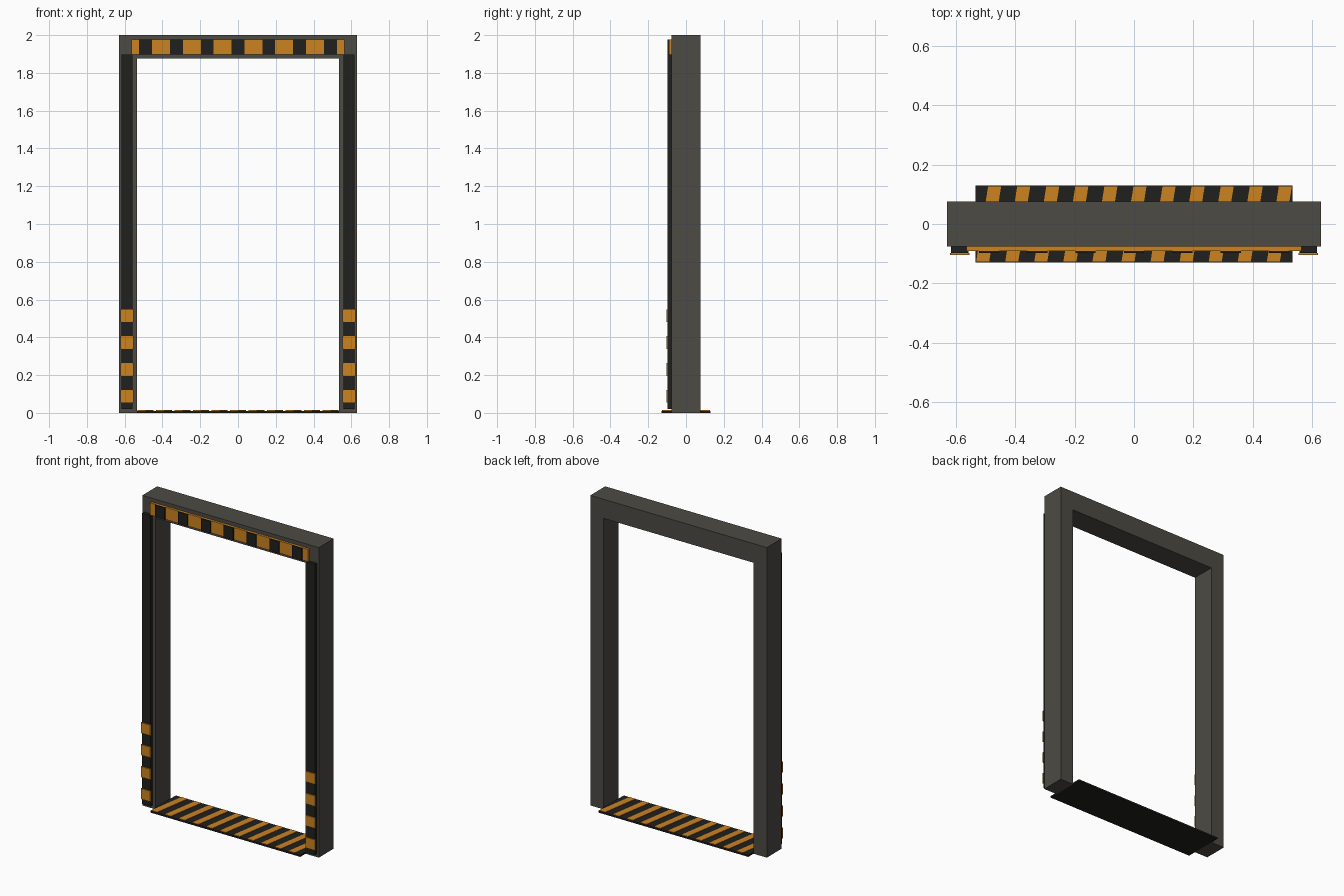
import bpy, bmesh

if "Cube" in bpy.data.objects:
    bpy.data.objects.remove(bpy.data.objects["Cube"])


def material(name, rgb):
    m = bpy.data.materials.new(name)
    m.diffuse_color = (*rgb, 1)
    m.use_nodes = True
    m.node_tree.nodes["Principled BSDF"].inputs["Base Color"].default_value = m.diffuse_color
    return m


GREY = material("warm grey steel", (0.075, 0.069, 0.058))
BLACK = material("black rubber", (0.014, 0.014, 0.013))
ORANGE = material("safety orange", (0.6, 0.23, 0.015))


def prism(name, outline, axis, lo, hi, mat):
    """Extrude a 2D outline along y (outline in x,z) or z (outline in x,y)."""
    bm = bmesh.new()
    place = (lambda a, b, d: (a, d, b)) if axis == "y" else (lambda a, b, d: (a, b, d))
    face = bm.faces.new([bm.verts.new(place(a, b, lo)) for a, b in outline])
    ext = bmesh.ops.extrude_face_region(bm, geom=[face])
    verts = [g for g in ext["geom"] if isinstance(g, bmesh.types.BMVert)]
    bmesh.ops.translate(bm, verts=verts, vec=place(0, 0, hi - lo))
    bmesh.ops.recalc_face_normals(bm, faces=bm.faces)
    mesh = bpy.data.meshes.new(name)
    bm.to_mesh(mesh)
    bm.free()
    mesh.materials.append(mat)
    obj = bpy.data.objects.new(name, mesh)
    bpy.context.collection.objects.link(obj)
    return obj


def box(name, x, y, z, mat):
    outline = [(x[0], z[0]), (x[1], z[0]), (x[1], z[1]), (x[0], z[1])]
    return prism(name, outline, "y", y[0], y[1], mat)


# Door frame: one portal profile
W, IN, TOP = 0.63, 0.535, 1.877
prism("door_frame", [(-W, 0), (-IN, 0), (-IN, TOP), (IN, TOP), (IN, 0), (W, 0), (W, 2), (-W, 2)],
      "y", -0.076, 0.076, GREY)

# Rubber pads on the posts, with orange warning bands near the floor
for side, s in (("left", -1), ("right", 1)):
    box(f"{side}_post_pad", sorted((s * 0.558, s * 0.617)), (-0.097, -0.076), (0.02, 1.897), BLACK)
    for i in range(4):
        z = 0.088 + 0.142 * i
        box(f"{side}_post_band_{i + 1}", sorted((s * 0.554, s * 0.621)),
            (-0.104, -0.097), (z - 0.034, z + 0.034), ORANGE)

# Orange header board with black blocks
box("header_board", (-0.565, 0.565), (-0.091, -0.076), (1.897, 1.976), ORANGE)
for i in range(7):
    x = 0.163 * (i - 3)
    box(f"header_block_{i + 1}", (x - 0.034, x + 0.034), (-0.098, -0.091), (1.897, 1.976), BLACK)

# Threshold plate with slanted orange stripes
box("threshold", (-IN, IN), (-0.13, 0.13), (0, 0.011), BLACK)
for i in range(11):
    x, h, d, lean = 0.098 * (i - 5), 0.022, 0.126, 0.02
    prism(f"threshold_stripe_{i + 1}",
          [(x - h - lean, -d), (x + h - lean, -d), (x + h + lean, d), (x - h + lean, d)],
          "z", 0.011, 0.014, ORANGE)
